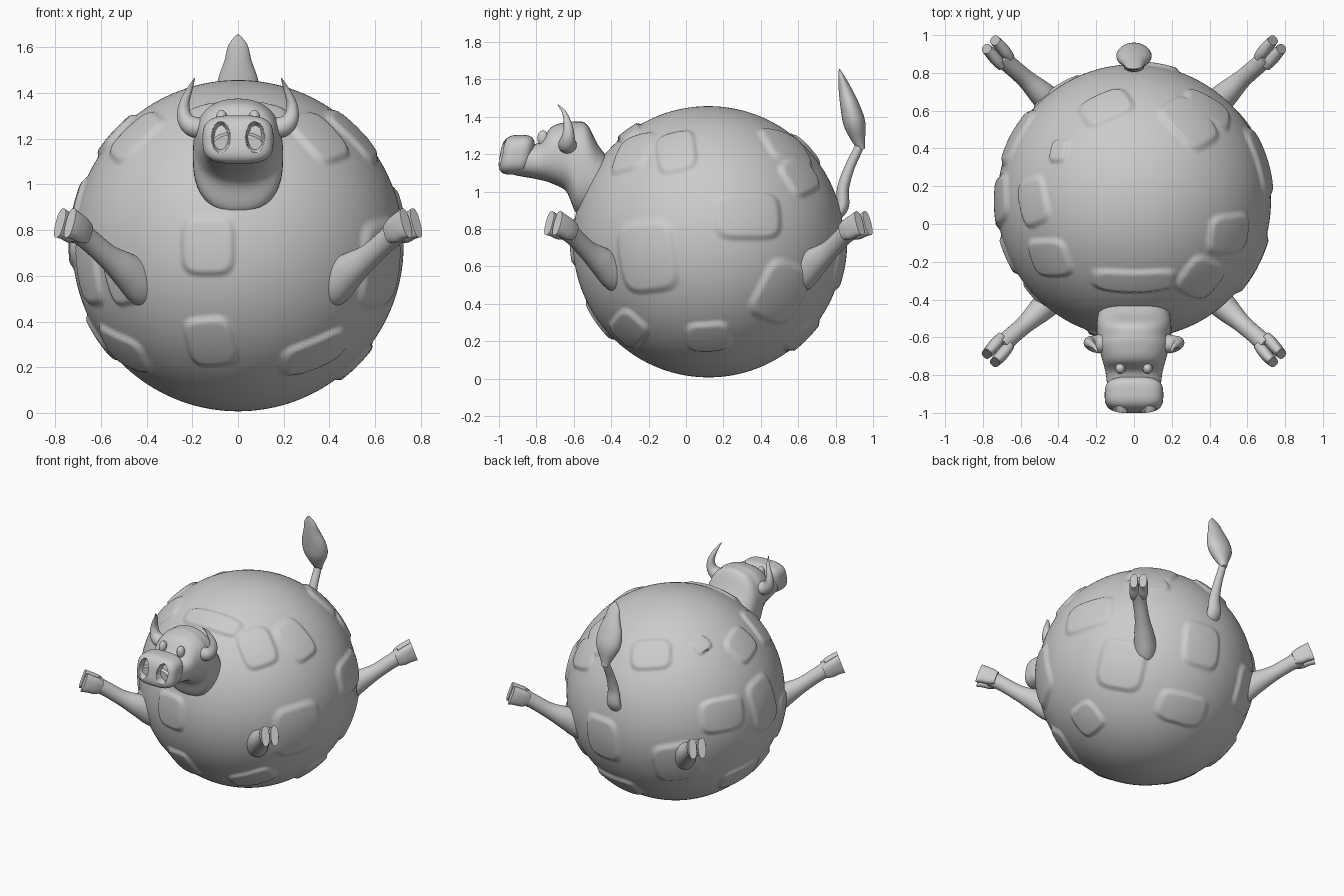
import bpy, bmesh
from math import sin, cos, pi, copysign
from mathutils import Vector as V

if "Cube" in bpy.data.objects:
    bpy.data.objects.remove(bpy.data.objects["Cube"])

CY, CZ, R = 0.12, 0.732, 0.725   # ball centre and radius


def finish(name, bm, angle=50):
    bmesh.ops.recalc_face_normals(bm, faces=bm.faces)
    me = bpy.data.meshes.new(name)
    bm.to_mesh(me)
    bm.free()
    ob = bpy.data.objects.new(name, me)
    bpy.context.collection.objects.link(ob)
    bpy.ops.object.select_all(action='DESELECT')
    ob.select_set(True)
    bpy.context.view_layer.objects.active = ob
    bpy.ops.object.shade_smooth_by_angle(angle=angle * pi / 180)
    return ob


def power(c, e):
    return copysign(abs(c) ** e, c)


def spline(rows, n):
    # Catmull-Rom through rows of numbers
    rows = [rows[0]] + rows + [rows[-1]]
    out = []
    for i in range(1, len(rows) - 2):
        for k in range(n):
            t = k / n
            out.append([0.5 * (2*b + (c-a)*t + (2*a-5*b+4*c-d)*t*t + (3*b-a-3*c+d)*t**3)
                        for a, b, c, d in zip(*rows[i-1:i+3])])
    return out + [list(rows[-2])]


def tube(name, rows, side, axis=None, e=1.0, sx=1, sy=1, n=5, seg=28):
    # rows: x, y, z, radius along side, radius across; sx/sy mirror about the ball
    rows = spline([list(r) for r in rows], n)
    bm = bmesh.new()
    rings = []
    for i, r in enumerate(rows):
        t = V(axis) if axis else V(rows[min(i+1, len(rows)-1)][:3]) - V(rows[max(i-1, 0)][:3])
        t.normalize()
        u = V(side)
        u = (u - t * u.dot(t)).normalized()
        w = t.cross(u)
        ring = []
        for j in range(seg):
            a = 2 * pi * j / seg
            p = V(r[:3]) + u * max(r[3], .002) * power(cos(a), e) + w * max(r[4], .002) * power(sin(a), e)
            ring.append(bm.verts.new((p.x * sx, CY + (p.y - CY) * sy, p.z)))
        rings.append(ring)
    for a, b in zip(rings, rings[1:]):
        for j in range(seg):
            bm.faces.new((a[j], a[j-1], b[j-1], b[j]))
    bm.faces.new(rings[0])
    bm.faces.new(rings[-1])
    return finish(name, bm)


def ellipsoid(name, c, r, e=1.0, sub=4, deform=None):
    bm = bmesh.new()
    bmesh.ops.create_icosphere(bm, subdivisions=sub, radius=1)
    for v in bm.verts:
        q = v.co.copy()
        if e != 1:
            m = 2 / e
            q /= sum(abs(k) ** m for k in q) ** (1 / m)
        q = V((q.x * r[0], q.y * r[1], q.z * r[2]))
        v.co = V(c) + (deform(q) if deform else q)
    return finish(name, bm)


# Round body with raised hide patches: direction, width, height, roll
patches = [
    (-.13, -.7, 0, .22, .24, 0), (-.12, -.57, -.42, .2, .24, .1), (.33, -.42, -.46, .3, .18, .5),
    (-.5, -.25, -.46, .28, .2, -.4), (.35, -.4, .47, .22, .26, .3), (-.45, -.3, .48, .2, .26, -.4),
    (-.5, -.5, -.15, .2, .2, .2), (.5, -.17, .48, .2, .28, .3), (.67, .21, .14, .35, .24, 0),
    (.63, -.33, -.08, .32, .36, .1), (.5, 0, -.5, .22, .2, .1), (.55, .4, -.28, .3, .32, -.3),
    (.4, .5, .36, .26, .2, .3), (-.15, .5, .5, .26, .2, .2), (.3, .43, .52, .3, .24, -.3),
    (-.4, .27, .55, .12, .1, .5), (0, -.42, .58, .42, .13, 0), (.1, .7, -.1, .26, .3, 0),
    (-.4, .55, -.2, .3, .3, .2), (.1, .5, -.5, .34, .2, 0), (-.7, 0, .1, .24, .36, .2),
    (-.6, .33, .12, .3, .22, 0), (-.55, .0, .5, .24, .2, .3), (-.6, .1, -.42, .3, .2, .2),
    (-.65, -.28, -.1, .2, .3, 0)]
frames = []
for x, y, z, w, h, roll in patches:
    d = V((x, y, z)).normalized()
    a = V((0, 0, 1)).cross(d).normalized()
    b = d.cross(a)
    frames.append((d, a * cos(roll) + b * sin(roll), b * cos(roll) - a * sin(roll), w / 2, h / 2))


def hide(q):
    n = q.normalized()
    lift = 0
    for d, a, b, w, h in frames:
        if n.dot(d) > .7:
            s = (abs(n.dot(a) * R / w) ** 4 + abs(n.dot(b) * R / h) ** 4) ** .25
            lift = max(lift, min(1, max(0, (1.12 - s) / .2)))
    return q + n * .017 * lift


ellipsoid("body", (0, CY, CZ), (R, R, R), sub=7, deform=hide)

# Head and neck, from (y, low z, high z, half width) sections
head = [(-.40, .90, 1.16, .17), (-.47, .88, 1.25, .19), (-.53, .87, 1.36, .197), (-.59, .89, 1.375, .197),
        (-.64, 1.0, 1.372, .19), (-.72, 1.045, 1.345, .168), (-.79, 1.065, 1.26, .15), (-.90, 1.085, 1.25, .135),
        (-.96, 1.10, 1.22, .11)]
tube("head", [(0, y, (a + b) / 2, w, (b - a) / 2) for y, a, b, w in head],
     (1, 0, 0), axis=(0, -1, 0), e=.85, seg=40)


# Muzzle with two tall nostril hollows
def nostrils(q):
    if q.y < 0:
        s = ((abs(q.x) - .075) / .036) ** 2 + ((q.z - .01) / .062) ** 2
        q.y += .045 * max(0, min(1, (1.2 - s) / .5))
    q.y += q.z * .18
    return q


ellipsoid("muzzle", (0, -.905, 1.197), (.155, .09, .106), e=.62, sub=6, deform=nostrils)

for s, side in ((1, "right"), (-1, "left")):
    ellipsoid("eye_" + side, (s * .072, -.765, 1.285), (.026, .03, .042))
    # Horn
    tube("horn_" + side, [(.15, -.63, 1.245, .05, .045), (.20, -.635, 1.255, .047, .045),
                          (.232, -.63, 1.29, .036, .034), (.236, -.63, 1.35, .024, .023),
                          (.21, -.65, 1.42, .012, .012), (.19, -.685, 1.465, .002, .002)],
         (0, 1, 0), sx=s)

# Four splayed legs with cloven hooves
for sy, end in ((1, "front"), (-1, "rear")):
    for sx, side in ((1, "right"), (-1, "left")):
        tag = end + "_" + side
        tube("leg_" + tag, [(.34, -.30, .50, .05, .06), (.41, -.37, .56, .078, .098),
                            (.49, -.45, .625, .068, .078), (.57, -.525, .685, .05, .054),
                            (.65, -.595, .755, .047, .05), (.705, -.645, .80, .052, .055)],
             (.7, .7, 0), sx=sx, sy=sy)
        for k in (-1, 1):
            o = k * .022
            tube("hoof_%s_%s" % (tag, "inner" if k < 0 else "outer"),
                 [(.68 + o, -.62 + o, .785, .026, .045), (.705 + o, -.65 + o, .80, .032, .058),
                  (.735 + o, -.685 + o, .82, .031, .062), (.758 + o, -.71 + o, .832, .026, .068)],
                 (.7, .7, 0), axis=(.7, -.7, .35), e=.8, sx=sx, sy=sy)

# Tail and its tuft
tube("tail", [(0, .79, .86, .045, .03), (0, .835, .92, .052, .035), (0, .84, 1.02, .04, .032),
              (0, .875, 1.13, .03, .027), (0, .925, 1.24, .026, .024), (0, .928, 1.30, .025, .022)],
     (1, 0, 0))
tube("tail_tuft", [(0, .945, 1.225, .02, .014), (0, .925, 1.27, .042, .034), (0, .902, 1.36, .088, .058),
                   (0, .878, 1.45, .09, .052), (0, .852, 1.54, .06, .036), (0, .832, 1.61, .042, .018),
                   (0, .82, 1.655, .008, .003)], (1, 0, 0))
